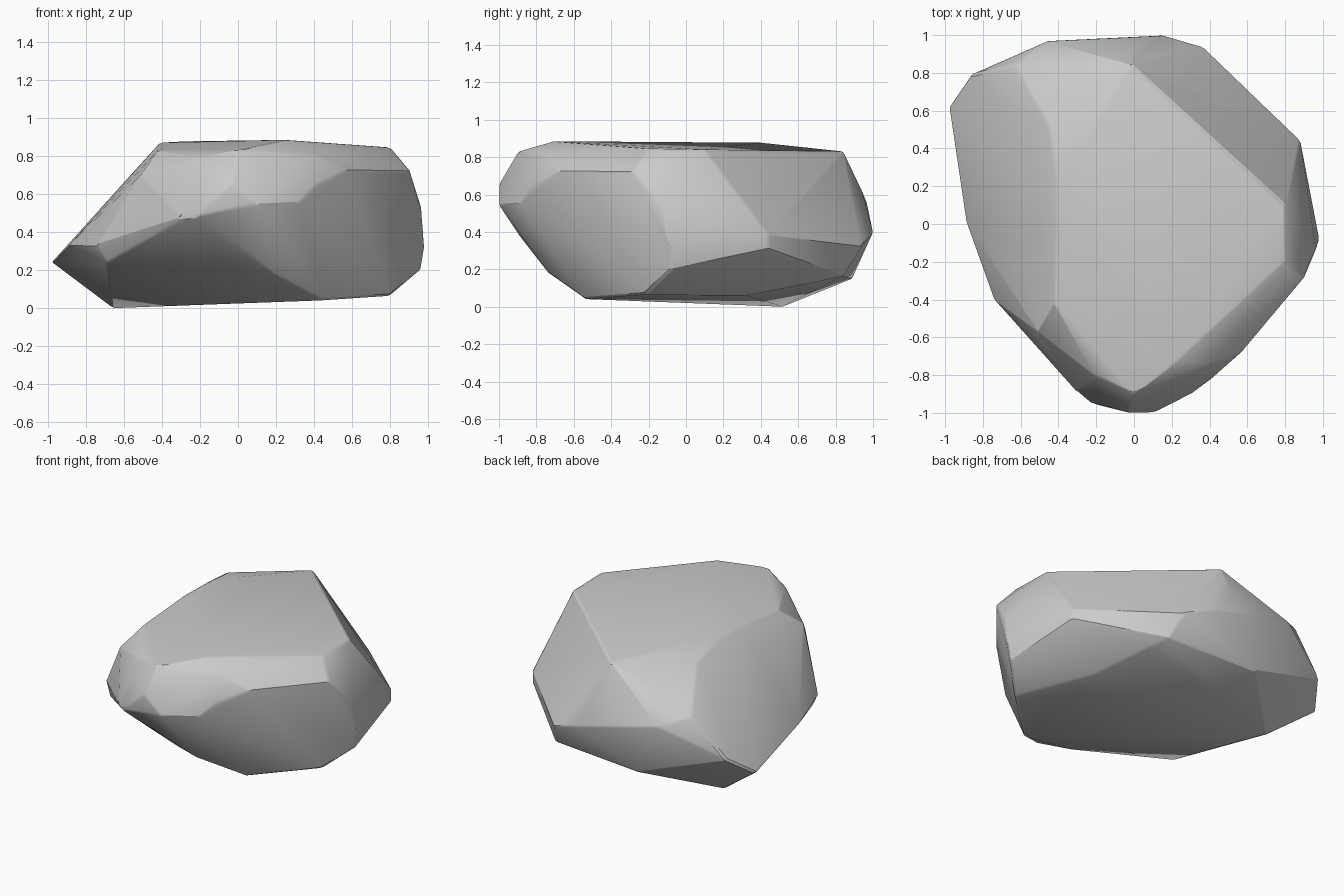
import bpy, bmesh, math

if "Cube" in bpy.data.objects:
    bpy.data.objects.remove(bpy.data.objects["Cube"])

# Corner points of the chipped facets, ring by ring from the ground up
underside = [(-.66, .52, 0), (.45, -.54, .04), (.80, -.22, .065), (.60, .32, .06),
             (.48, .68, .13), (.42, .84, .165), (-.26, .89, .15), (-.69, -.42, .24),
             (-.03, -.65, .175), (.20, -.73, .175)]
belt = [(-.98, .63, .24), (-.87, .79, .36), (-.89, .02, .33), (-.74, -.40, .33),
        (-.30, -.89, .48), (-.23, -.95, .48), (-.05, -.89, .38), (.10, -1, .545),
        (.32, -.89, .555), (.96, -.08, .20), (.98, -.08, .32), (.88, .44, .31),
        (.88, .44, .385), (.36, .94, .325), (.16, 1, .40)]
shoulder = [(-.03, -1, .66), (.41, -.82, .65), (.57, -.68, .725), (.905, -.28, .72),
            (.965, -.13, .53), (-.02, .94, .62), (-.46, .97, .55), (-.63, .84, .62),
            (-.51, -.57, .70)]
crown = [(0, -.90, .83), (.25, -.71, .885), (.40, -.75, .81), (.80, -.20, .845),
         (.80, .10, .84), (-.01, .84, .83), (-.45, .52, .82), (-.41, .25, .865),
         (-.41, 0, .87), (-.42, -.42, .83), (-.21, -.80, .79), (-.28, .40, .877)]

# Boulder: skin of all facet corners
bm = bmesh.new()
for ring in (underside, belt, shoulder, crown):
    for p in ring:
        bm.verts.new(p)
hull = bmesh.ops.convex_hull(bm, input=bm.verts)
inside = {g for g in hull["geom_interior"] + hull["geom_unused"]
          if isinstance(g, bmesh.types.BMVert)}
bmesh.ops.delete(bm, geom=list(inside), context='VERTS')
bmesh.ops.recalc_face_normals(bm, faces=bm.faces)
mesh = bpy.data.meshes.new("boulder")
bm.to_mesh(mesh)
bm.free()
boulder = bpy.data.objects.new("boulder", mesh)
bpy.context.collection.objects.link(boulder)

# Slightly worn edges, soft within each facet
bevel = boulder.modifiers.new("worn_edges", 'BEVEL')
bevel.width = .012
bevel.segments = 1
bevel.limit_method = 'ANGLE'
bevel.angle_limit = math.radians(25)
bpy.context.view_layer.objects.active = boulder
boulder.select_set(True)
bpy.ops.object.modifier_apply(modifier=bevel.name)
bpy.ops.object.shade_smooth_by_angle(angle=math.radians(22))
